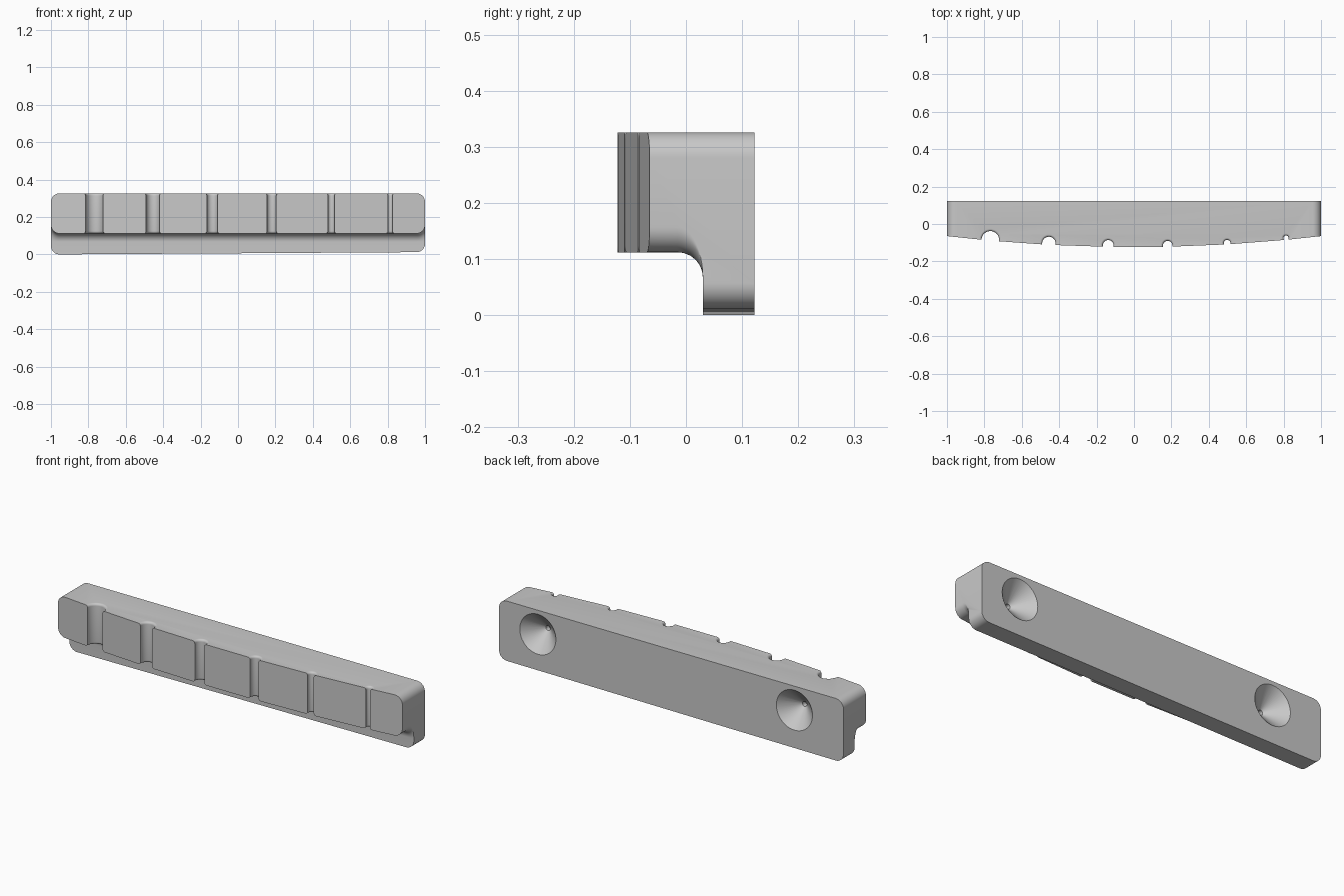
import bpy
import bmesh
from math import sin, cos, pi, sqrt
from mathutils import Matrix, Vector

if "Cube" in bpy.data.objects:
    bpy.data.objects.remove(bpy.data.objects["Cube"])

TOP, BACK, R = 0.326, 0.122, 0.045
UNDER, LEDGE, FILLET_LOW = 0.112, 0.03, 0.067

grey = bpy.data.materials.new("light grey")
grey.use_nodes = True
colour = (0.58, 0.58, 0.58, 1)
grey.diffuse_color = colour
grey.node_tree.nodes["Principled BSDF"].inputs["Base Color"].default_value = colour


def loft(name, rings):
    """Closed solid through matching rings of points."""
    bm = bmesh.new()
    loops = [[bm.verts.new(p) for p in ring] for ring in rings]
    n = len(loops[0])
    for a, b in zip(loops, loops[1:]):
        for i in range(n):
            j = (i + 1) % n
            bm.faces.new((a[i], a[j], b[j], b[i]))
    bm.faces.new(loops[0])
    bm.faces.new(loops[-1])
    bmesh.ops.recalc_face_normals(bm, faces=bm.faces)
    mesh = bpy.data.meshes.new(name)
    bm.to_mesh(mesh)
    bm.free()
    mesh.materials.append(grey)
    obj = bpy.data.objects.new(name, mesh)
    bpy.context.collection.objects.link(obj)
    return obj


def lathe(name, profile, matrix, steps=48):
    """Solid of revolution from (radius, height) pairs, placed by a matrix."""
    rings = [[matrix @ Vector((r * cos(2 * pi * i / steps), r * sin(2 * pi * i / steps), h))
              for i in range(steps)] for r, h in profile]
    return loft(name, rings)


def cut(target, tool, operation="DIFFERENCE"):
    tool.hide_render = True
    bpy.context.view_layer.objects.active = target
    mod = target.modifiers.new("cut", "BOOLEAN")
    mod.operation, mod.solver, mod.object = operation, "EXACT", tool
    bpy.ops.object.modifier_apply(modifier=mod.name)
    bpy.data.objects.remove(tool)


# Bar: rounded front outline, bottom edge rising slightly to the left
outline = []
corners = [(1, TOP, -1, -1), (-1, TOP, 1, -1), (-1, 0, 1, 1), (1, 0.012, -1, 1)]
for k, (x, z, sx, sz) in enumerate(corners):
    for i in range(11):
        a = pi / 2 * (k + i / 10)
        outline.append((x + sx * R + R * cos(a), z + sz * R + R * sin(a)))
nut = loft("string_nut", [[(x, y, z) for x, z in outline] for y in (-0.2, BACK)])

# Faceted bowed front
plan = [(1.2, 0.3), (-1.2, 0.3), (-1.2, -0.042)]
for x in (-1, -0.77, -0.455, -0.14, 0.18, 0.5, 0.82, 1):
    plan.append((x, -0.122 + 0.059 * max(0, x * x - 0.03)))
plan.append((1.2, -0.042))
cut(nut, loft("bow_cutter", [[(x, y, z) for x, y in plan] for z in (-0.1, 0.5)]), "INTERSECT")

# Undercut below the playing block, with a fillet and rounded ends
ends = [1 - R + R * sin(pi / 2 * i / 10) for i in range(11)] + [1.1]
sections = []
for x in [-e for e in reversed(ends)] + ends:
    d = min(R, max(0, abs(x) - 1 + R))
    zu = UNDER + R - sqrt(max(0, R * R - d * d))
    ring = [(x, -0.3, -0.1), (x, -0.3, zu)]
    for i in range(13):
        a = pi / 2 * i / 12
        ring.append((x, LEDGE - R + R * sin(a), FILLET_LOW + (zu - FILLET_LOW) * cos(a)))
    ring.append((x, LEDGE, -0.1))
    sections.append(ring)
cut(nut, loft("undercut_cutter", sections))

# String slots, shrinking toward the left, with flared rims
slots = [(-0.768, 0.047, -0.038), (-0.455, 0.036, -0.068), (-0.138, 0.029, -0.086),
         (0.18, 0.025, -0.09), (0.498, 0.018, -0.085), (0.813, 0.014, -0.062)]
for x, r, deepest in slots:
    f = 0.012
    arc = [(r + f * (1 - cos(a)), f * sin(a)) for a in [pi / 2 * i / 6 for i in range(6)]]
    profile = [(r + f, -0.02), (r + f, UNDER)]
    profile += [(q, UNDER + f - h) for q, h in reversed(arc)]
    profile += [(q, TOP - f + h) for q, h in arc]
    profile += [(r + f, TOP), (r + f, 0.4)]
    cut(nut, lathe("slot_cutter", profile, Matrix.Translation((x, deepest - r, 0))))

# Conical screw recesses in the back, ending in a small pilot hole
for x in (-0.715, 0.775):
    place = Matrix.Translation((x, BACK, 0.2)) @ Matrix.Rotation(pi / 2, 4, "X")
    cut(nut, lathe("recess_cutter", [(0.105, -0.05), (0.105, 0), (0.013, 0.085), (0.013, 0.11)],
                   place))

# Smooth curves, sharp edges
bpy.ops.object.select_all(action="DESELECT")
nut.select_set(True)
bpy.context.view_layer.objects.active = nut
bpy.ops.object.shade_smooth_by_angle(angle=0.5)
